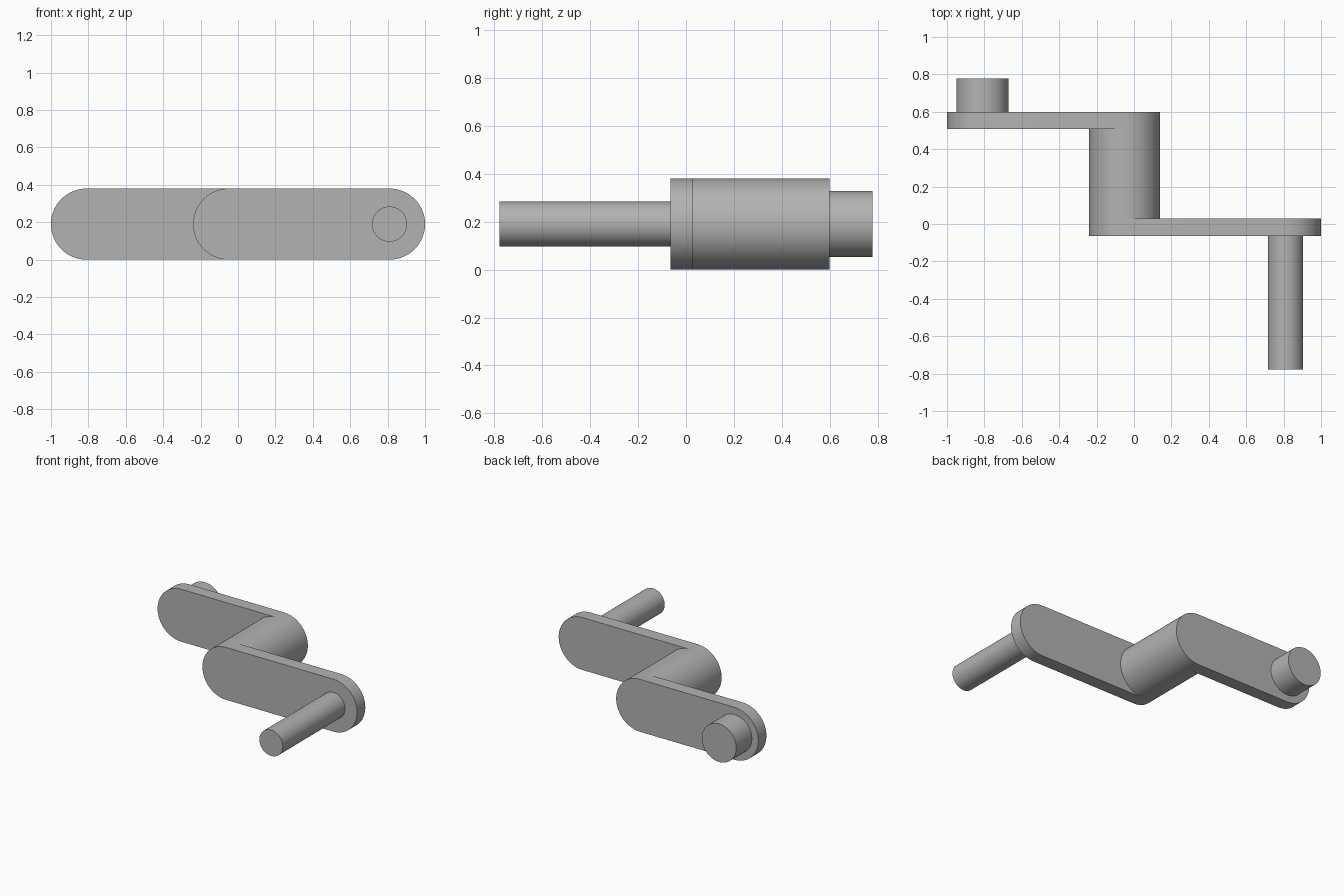
import bpy, bmesh
from math import pi, sin, cos, radians

if "Cube" in bpy.data.objects:
    bpy.data.objects.remove(bpy.data.objects["Cube"], do_unlink=True)

STEEL = (0.45, 0.45, 0.45, 1)
steel = bpy.data.materials.new("grey_steel")
steel.use_nodes = True
steel.diffuse_color = STEEL
steel.node_tree.nodes["Principled BSDF"].inputs["Base Color"].default_value = STEEL

AXIS_Z = 0.19      # height of every shaft axis
ARM_R = 0.19       # radius of arm ends and hub
HUB_X = -0.05      # axis of the central hub
PIN_X = 0.81       # distance of the outer pins from the middle


def rounded_bar(name, x0, x1, radius, y0, y1, steps=48):
    """Extrude a round-ended outline along y; x0 == x1 gives a cylinder."""
    half = [-pi / 2 + pi * i / steps for i in range(steps + 1)]
    if x0 == x1:
        half_l = [a + pi for a in half[1:-1]]
    else:
        half_l = [a + pi for a in half]
    outline = [(x1 + radius * cos(a), radius * sin(a)) for a in half]
    outline += [(x0 + radius * cos(a), radius * sin(a)) for a in half_l]

    bm = bmesh.new()
    face = bm.faces.new([bm.verts.new((x, y0, AXIS_Z + z)) for x, z in outline])
    ext = bmesh.ops.extrude_face_region(bm, geom=[face], use_keep_orig=True)
    moved = [v for v in ext["geom"] if isinstance(v, bmesh.types.BMVert)]
    bmesh.ops.translate(bm, verts=moved, vec=(0, y1 - y0, 0))
    bmesh.ops.recalc_face_normals(bm, faces=bm.faces)
    mesh = bpy.data.meshes.new(name)
    bm.to_mesh(mesh)
    bm.free()
    mesh.materials.append(steel)
    obj = bpy.data.objects.new(name, mesh)
    bpy.context.collection.objects.link(obj)

    bpy.ops.object.select_all(action="DESELECT")
    obj.select_set(True)
    bpy.context.view_layer.objects.active = obj
    bpy.ops.object.shade_smooth_by_angle(angle=radians(30))
    return obj


# Two flat crank arms joined by the hub
rounded_bar("front_arm", HUB_X, PIN_X, ARM_R, -0.065, 0.03)
rounded_bar("back_arm", -PIN_X, HUB_X, ARM_R, 0.507, 0.6)
rounded_bar("central_hub", HUB_X, HUB_X, ARM_R, 0.03, 0.507)

# Long thin handle pin in front, short thick shaft stub behind
rounded_bar("front_pin", PIN_X, PIN_X, 0.094, -0.778, -0.065)
rounded_bar("back_stub", -PIN_X, -PIN_X, 0.138, 0.6, 0.778)
